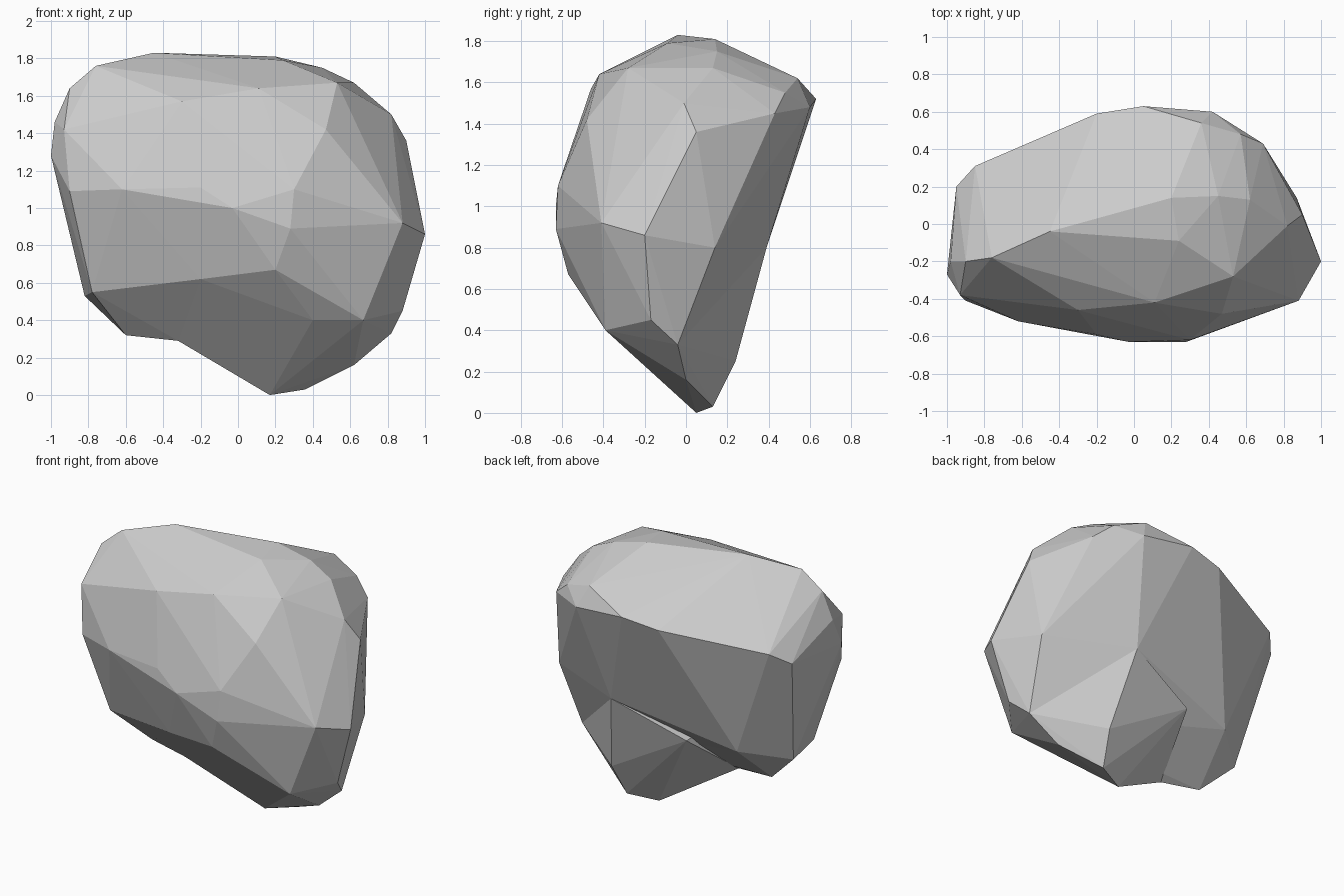
import bpy, bmesh

if "Cube" in bpy.data.objects:
    bpy.data.objects.remove(bpy.data.objects["Cube"])

# corners shared by the body and the foot, so the two flow into each other
SHARED = [(.2, -.57, .67), (.67, -.39, .4), (.82, -.04, .33), (.88, -.17, .45), (.3, .39, .8),
          (-.2, -.46, .62), (-.32, -.12, .29)]

# main body corners
BODY = [
    # crown
    (-.45, -.04, 1.83), (.24, -.09, 1.79), (.2, .14, 1.81), (.45, .15, 1.75), (.62, .13, 1.67),
    (-.76, -.18, 1.76), (-.9, -.2, 1.64), (.11, -.42, 1.64), (.53, -.28, 1.67),
    # back rim and ends
    (-.98, -.2, 1.46), (-1, -.27, 1.28), (-.95, .2, 1.3), (-.85, .31, 1.38), (-.2, .59, 1.48),
    (.05, .63, 1.52), (.36, .54, 1.62), (.42, .6, 1.48), (.57, .48, 1.55), (.69, .43, 1.45),
    (.82, -.01, 1.5), (.9, .05, 1.36),
    # front belly
    (-.93, -.38, 1.42), (-.3, -.46, 1.57), (-.9, -.41, 1.09), (-.62, -.52, 1.1), (-.2, -.59, 1.11),
    (.3, -.62, 1.1), (.28, -.63, .89), (-.03, -.63, 1.0),
    (.88, -.41, .92), (.47, -.48, 1.42), (1, -.2, .86), (-.78, -.28, .55),
    # underside and back
    (.87, .14, .8), (-.6, -.08, .32), (-.82, 0, .53), (-.55, .23, .6),
]

# pointed foot corners
FOOT = [(.17, .05, 0), (.36, .13, .03), (.62, 0, .16), (.4, .24, .25),
        (.4, -.38, .4), (-.2, .28, .6)]


def faceted(name, points):
    """Wrap a flat-faced hull around the points."""
    bm = bmesh.new()
    for p in points:
        bm.verts.new(p)
    bmesh.ops.convex_hull(bm, input=bm.verts[:])
    bmesh.ops.delete(bm, geom=[v for v in bm.verts if not v.link_faces], context='VERTS')
    bmesh.ops.recalc_face_normals(bm, faces=bm.faces[:])
    me = bpy.data.meshes.new(name)
    bm.to_mesh(me)
    bm.free()
    ob = bpy.data.objects.new(name, me)
    bpy.context.collection.objects.link(ob)
    return ob


rock = faceted("rock", BODY + SHARED)
foot = faceted("rock_foot", FOOT + SHARED)

# fuse the foot into the body, leaving the notch under the left side
union = rock.modifiers.new("fuse_foot", 'BOOLEAN')
union.operation = 'UNION'
union.solver = 'EXACT'
union.object = foot
bpy.context.view_layer.objects.active = rock
rock.select_set(True)
bpy.ops.object.modifier_apply(modifier=union.name)
bpy.data.objects.remove(foot)
